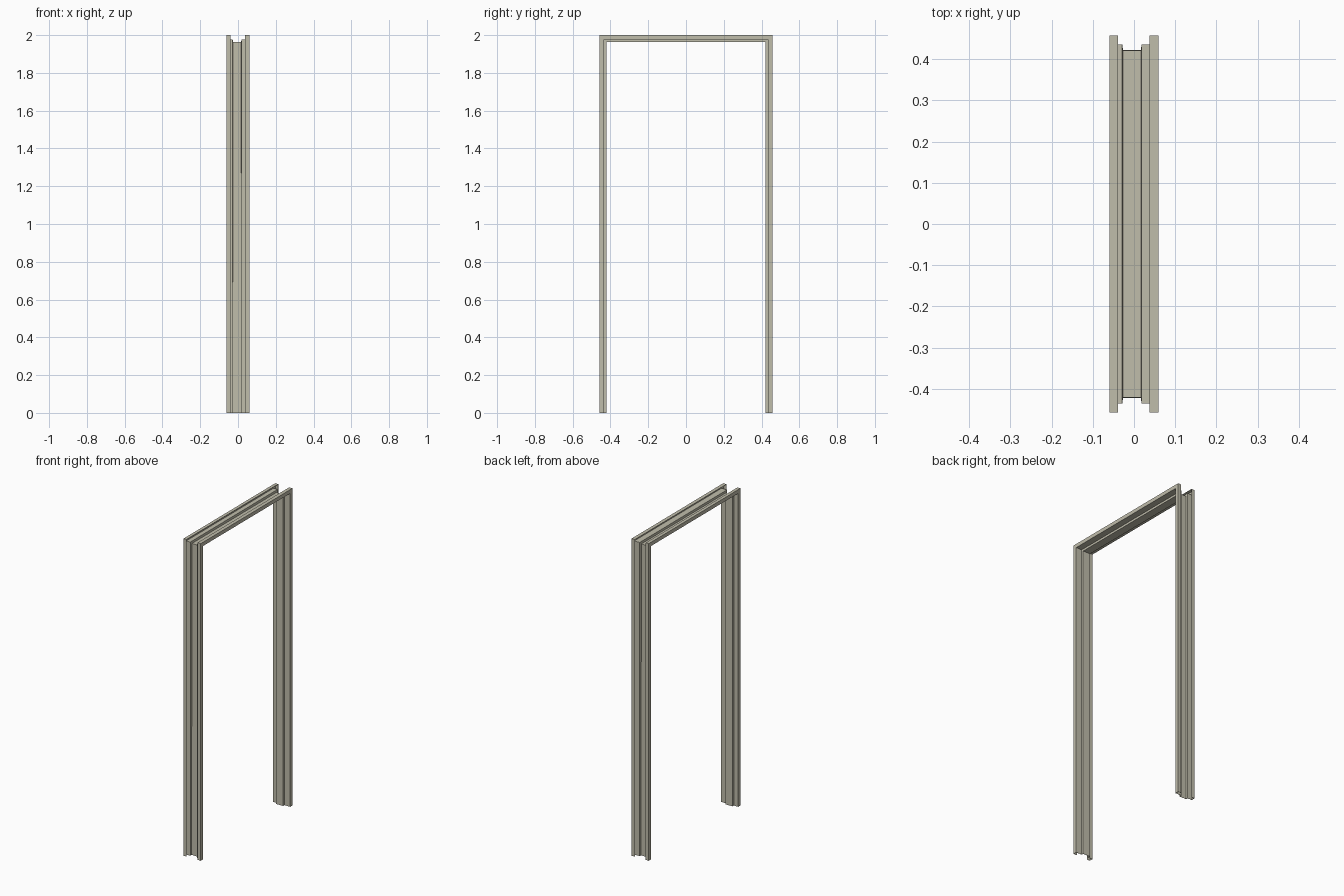
import bpy, bmesh

if "Cube" in bpy.data.objects:
    bpy.data.objects.remove(bpy.data.objects["Cube"])

HALF_W, HEIGHT, SHEET = 0.457, 2.0, 0.0015

# Folded sheet section: (x across the wall, depth in from the outer edge)
profile = [(-0.039, 0), (-0.06, 0), (-0.06, 0.0235), (-0.03, 0.0235), (-0.03, 0.037),
           (0.02, 0.037), (0.02, 0.0235), (0.06, 0.0235), (0.06, 0), (0.037, 0)]

# Sweep the section up one jamb, across the head and down the other, with mitred corners
bm = bmesh.new()
rows = []
for x, d in profile:
    y, z = HALF_W - d, HEIGHT - d
    rows.append([bm.verts.new(p) for p in ((x, -y, 0), (x, -y, z), (x, y, z), (x, y, 0))])
for a, b in zip(rows, rows[1:]):
    for i in range(3):
        bm.faces.new((a[i], a[i + 1], b[i + 1], b[i]))
bm.normal_update()

# Normals face out of the folded channel, so the sheet thickens inward
bm.faces.ensure_lookup_table()
head_soffit = max((f for f in bm.faces if abs(f.normal.z) > 0.9),
                  key=lambda f: -f.calc_center_median().z)
if head_soffit.normal.z > 0:
    bmesh.ops.reverse_faces(bm, faces=bm.faces[:])

mesh = bpy.data.meshes.new("door_frame")
bm.to_mesh(mesh)
bm.free()
frame = bpy.data.objects.new("door_frame", mesh)
bpy.context.collection.objects.link(frame)

# Sheet thickness
solid = frame.modifiers.new("sheet_thickness", 'SOLIDIFY')
solid.thickness = SHEET
solid.offset = -1
solid.use_even_offset = True

# Olive grey paint
paint = bpy.data.materials.new("olive_grey_paint")
paint.diffuse_color = (0.53, 0.51, 0.41, 1)
paint.use_nodes = True
paint.node_tree.nodes["Principled BSDF"].inputs["Base Color"].default_value = paint.diffuse_color
mesh.materials.append(paint)
